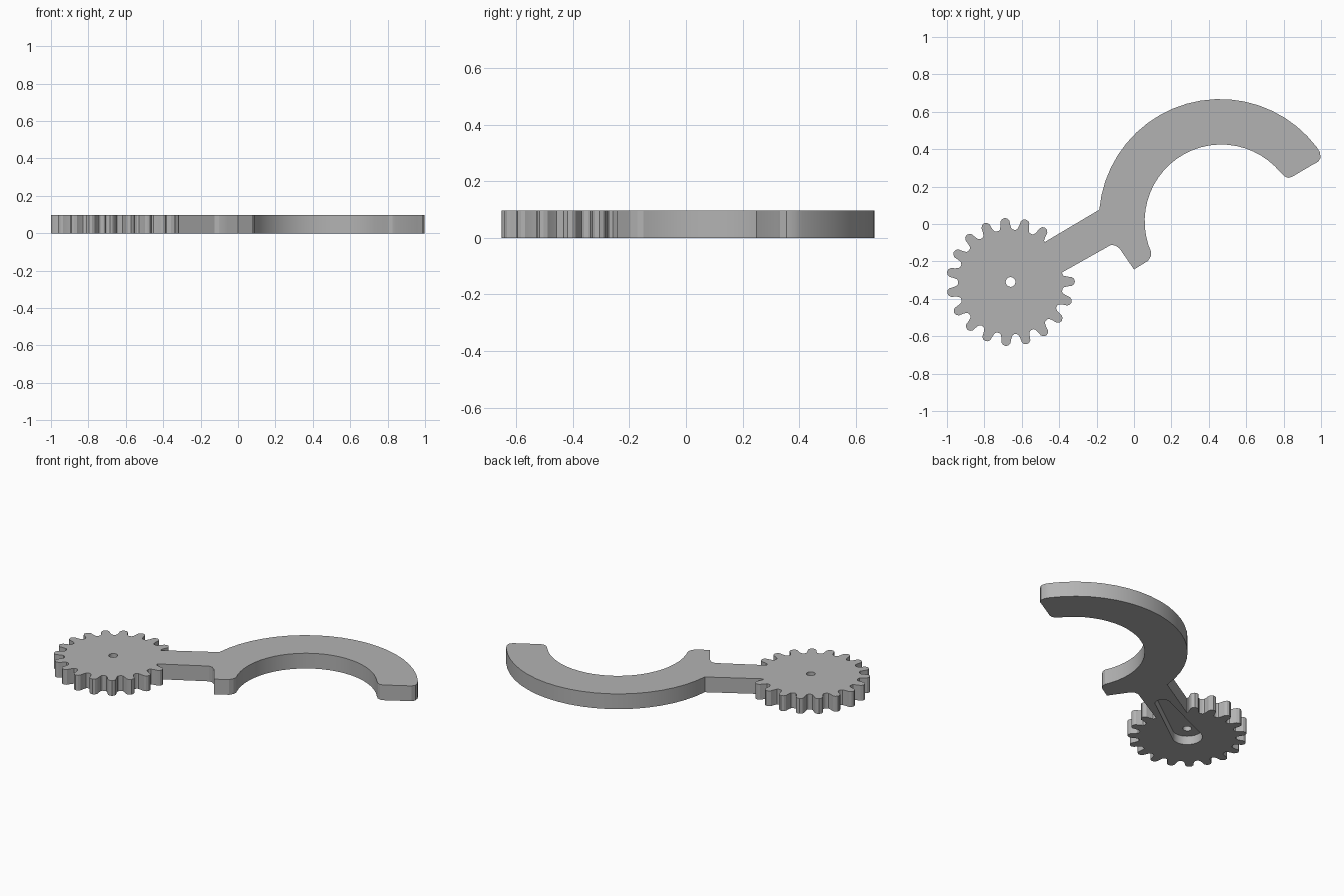
import bpy, bmesh, math
from mathutils import Vector

cube = bpy.data.objects.get("Cube")
if cube:
    bpy.data.objects.remove(cube, do_unlink=True)

THICK = 0.097
HUB = Vector((-0.66, -0.31))
ALONG = Vector((math.cos(math.radians(30)), math.sin(math.radians(30))))
ACROSS = Vector((-ALONG.y, ALONG.x))

grey = bpy.data.materials.new("mid grey")
grey.use_nodes = True
grey.diffuse_color = (0.45, 0.45, 0.45, 1)
grey.node_tree.nodes["Principled BSDF"].inputs["Base Color"].default_value = grey.diffuse_color


def arc(centre, radius, start, end, steps):
    """Points along an arc, angles in degrees."""
    out = []
    for i in range(steps + 1):
        a = math.radians(start + (end - start) * i / steps)
        out.append(Vector(centre) + radius * Vector((math.cos(a), math.sin(a))))
    return out


def plate(name, outline, bottom, top):
    """Extrude a flat outline between two heights."""
    bm = bmesh.new()
    face = bm.faces.new([bm.verts.new((p[0], p[1], bottom)) for p in outline])
    ext = bmesh.ops.extrude_face_region(bm, geom=[face])
    verts = [v for v in ext["geom"] if isinstance(v, bmesh.types.BMVert)]
    bmesh.ops.translate(bm, vec=(0, 0, top - bottom), verts=verts)
    bmesh.ops.recalc_face_normals(bm, faces=bm.faces)
    mesh = bpy.data.meshes.new(name)
    bm.to_mesh(mesh)
    bm.free()
    mesh.materials.append(grey)
    ob = bpy.data.objects.new(name, mesh)
    bpy.context.collection.objects.link(ob)
    return ob


def combine(target, tool, operation):
    """Apply a boolean and discard the tool."""
    tool.hide_render = True
    mod = target.modifiers.new("join", "BOOLEAN")
    mod.operation, mod.object, mod.solver = operation, tool, "EXACT"
    bpy.context.view_layer.objects.active = target
    bpy.ops.object.modifier_apply(modifier=mod.name)
    bpy.data.objects.remove(tool, do_unlink=True)


# Gear wheel with rounded teeth
TEETH = 19
half_tooth = [(0.280, 8), (0.286, 6.2), (0.305, 4.9), (0.328, 4.1), (0.339, 2.5)]
tooth = [(r, -a) for r, a in half_tooth] + [(0.344, 0)] + half_tooth[::-1]
gear_outline = []
for k in range(TEETH):
    for r, a in tooth:
        t = math.radians(0.5 + k * 360 / TEETH + a)
        gear_outline.append(HUB + r * Vector((math.cos(t), math.sin(t))))
lever = plate("gear_lever", gear_outline, 0, THICK)

# Straight arm flowing into the curved hook
HALF_ARM = 0.0925
outline = [HUB + 0.18 * ALONG - HALF_ARM * ACROSS, HUB + 0.18 * ALONG + HALF_ARM * ACROSS]
outline += arc((0.46, 0.02), 0.648, 175, 37, 20)
outline += [(0.993, 0.385), (0.998, 0.355), (0.985, 0.333), (0.955, 0.317),
            (0.845, 0.252), (0.825, 0.247), (0.805, 0.254)]
outline += arc((0.467, 0.015), 0.41, 39, 198, 24)
outline += [(0.092, -0.15), (0.09, -0.172), (0.075, -0.197), (0, -0.243),
            (-0.057, -0.16), (-0.078, -0.13), (-0.102, -0.114), (-0.125, -0.113)]
combine(lever, plate("hook", outline, 0, THICK), "UNION")

# Tapered pocket on the underside, from the hub along the arm
pocket = arc(HUB, 0.088, 126, 294, 16) + arc(HUB + 0.41 * ALONG, 0.045, -66, 126, 12)
combine(lever, plate("pocket", pocket, -0.05, 0.055), "DIFFERENCE")

# Axle hole
combine(lever, plate("axle_hole", arc(HUB, 0.026, 0, 345, 23), -0.1, 0.2), "DIFFERENCE")

bpy.ops.object.select_all(action="DESELECT")
lever.select_set(True)
bpy.context.view_layer.objects.active = lever
bpy.ops.object.shade_smooth_by_angle(angle=math.radians(25))
